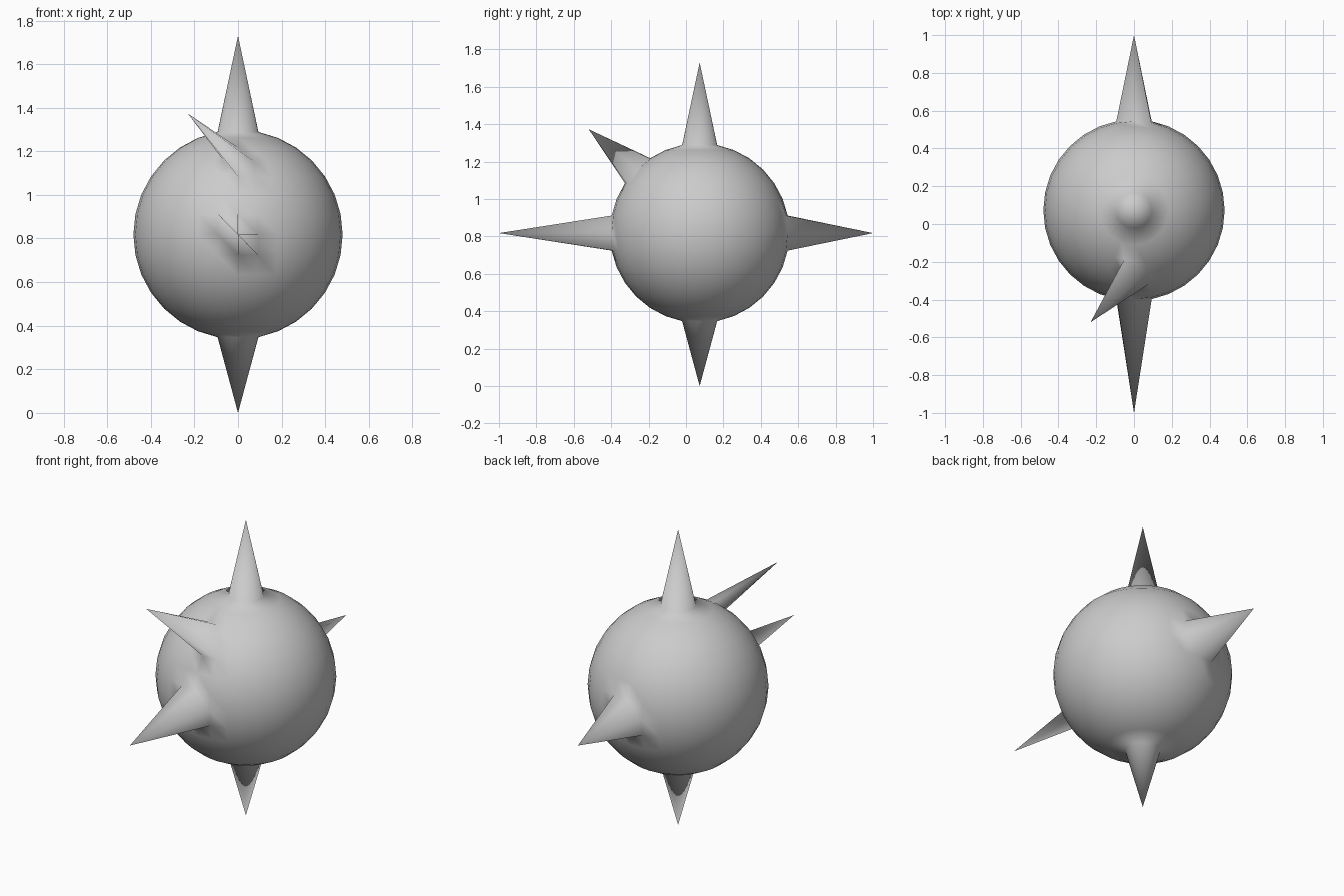
import bpy, bmesh
from mathutils import Vector

if "Cube" in bpy.data.objects:
    bpy.data.objects.remove(bpy.data.objects["Cube"])

R = 0.48
CENTER = Vector((0, 0.073, 0.818))

bm = bmesh.new()
bmesh.ops.create_uvsphere(bm, u_segments=32, v_segments=16, radius=R)

# Split every quad along the same diagonal (upper left to lower right)
for f in [f for f in bm.faces if len(f.verts) == 4]:
    for l in f.loops:
        if l.vert.co.z > l.link_loop_next.vert.co.z + 1e-4:
            bmesh.utils.face_split(f, l.vert, l.link_loop_next.link_loop_next.vert)
            break
bmesh.ops.translate(bm, verts=bm.verts, vec=CENTER)

# Spikes: direction of the pulled vertex, and its tip position
spikes = [
    ((0, 0, 1), (0, 0.073, 1.73)),
    ((0, 0, -1), (0, 0.073, 0)),
    ((0, -1, 0), (0, -1, 0.818)),
    ((0, 1, 0), (0, 1, 0.818)),
    ((0, -1, 1), (-0.23, -0.52, 1.373)),
]
picked = []
for direction, tip in spikes:
    target = CENTER + Vector(direction).normalized() * R
    vert = min(bm.verts, key=lambda v: (v.co - target).length)
    picked.append((vert, Vector(tip)))
for vert, tip in picked:
    vert.co = tip

for f in bm.faces:
    f.smooth = True

mesh = bpy.data.meshes.new("spiked_ball")
bm.to_mesh(mesh)
bm.free()
bpy.context.collection.objects.link(bpy.data.objects.new("spiked_ball", mesh))
